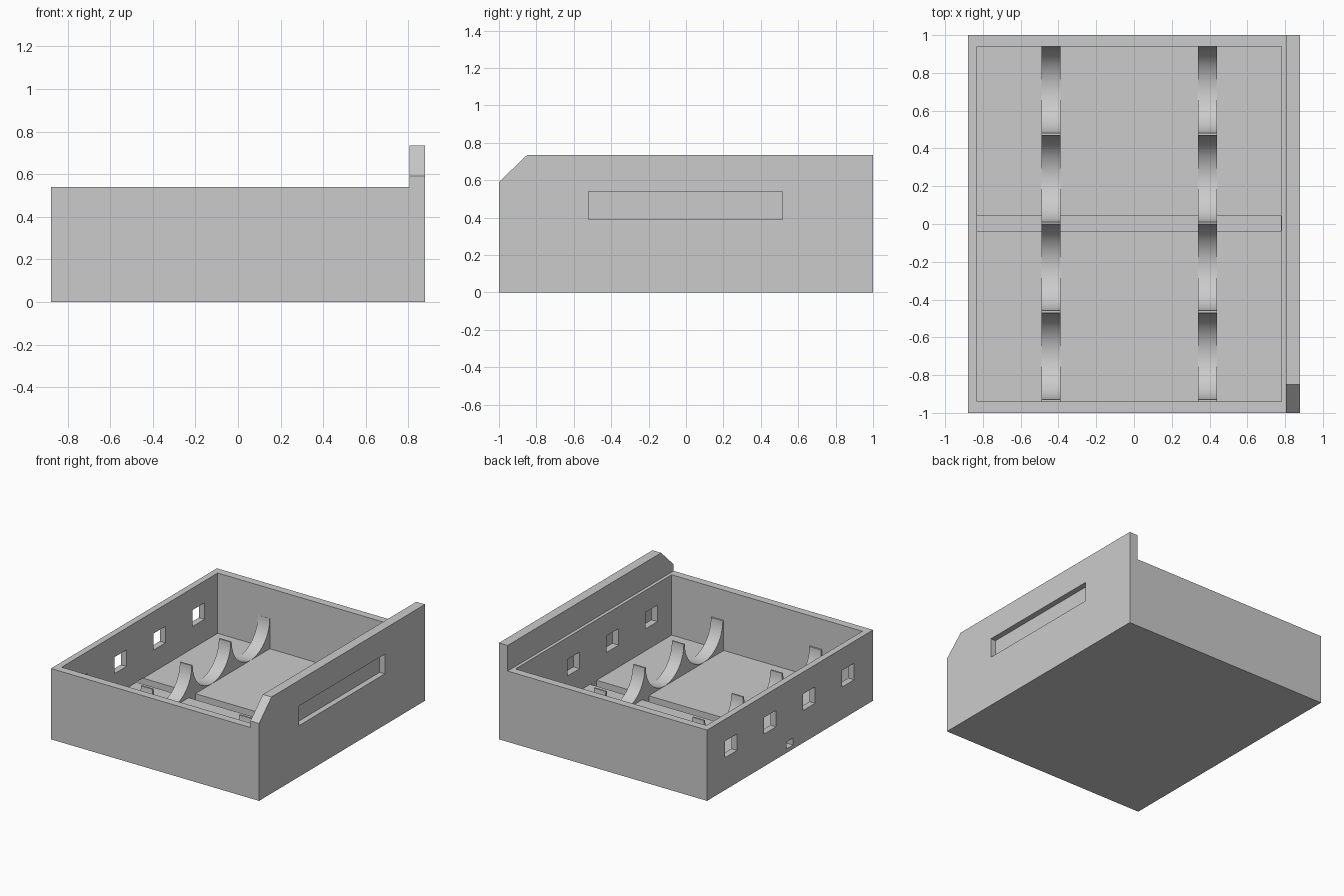
import bpy, bmesh
from math import pi, sin, cos
from mathutils import Vector

if "Cube" in bpy.data.objects:
    bpy.data.objects.remove(bpy.data.objects["Cube"])

grey = bpy.data.materials.new("plain_grey")
grey.use_nodes = True
grey.diffuse_color = (0.6, 0.6, 0.6, 1)
grey.node_tree.nodes["Principled BSDF"].inputs["Base Color"].default_value = (0.6, 0.6, 0.6, 1)


def prism(name, points, direction):
    """Extrude a closed outline of 3D points along a direction."""
    bm = bmesh.new()
    face = bm.faces.new([bm.verts.new(p) for p in points])
    out = bmesh.ops.extrude_face_region(bm, geom=[face])
    moved = [v for v in out["geom"] if isinstance(v, bmesh.types.BMVert)]
    bmesh.ops.translate(bm, verts=moved, vec=Vector(direction))
    bmesh.ops.recalc_face_normals(bm, faces=bm.faces)
    mesh = bpy.data.meshes.new(name)
    bm.to_mesh(mesh)
    bm.free()
    mesh.materials.append(grey)
    obj = bpy.data.objects.new(name, mesh)
    bpy.context.collection.objects.link(obj)
    return obj


def box(name, x, y, z):
    outline = [(x[0], y[0], z[0]), (x[1], y[0], z[0]), (x[1], y[1], z[0]), (x[0], y[1], z[0])]
    return prism(name, outline, (0, 0, z[1] - z[0]))


def cut(target, cutter):
    cutter.hide_render = True
    mod = target.modifiers.new("cut", "BOOLEAN")
    mod.operation = "DIFFERENCE"
    mod.solver = "EXACT"
    mod.object = cutter
    bpy.ops.object.select_all(action="DESELECT")
    bpy.context.view_layer.objects.active = target
    target.select_set(True)
    bpy.ops.object.modifier_apply(modifier=mod.name)
    bpy.data.objects.remove(cutter)


W, RIM, TOP = 0.878, 0.54, 0.735      # half width, rim height, tall wall height
STEP = 0.805                          # inner side of the tall wall
FLOOR, AXIS, RADIUS = 0.08, 0.31, 0.229
centres = [0.71 - 0.47 * k for k in range(4)]

# Tray body with one taller side wall
section = [(-W, 0), (W, 0), (W, TOP), (STEP, TOP), (STEP, RIM), (-W, RIM)]
tray = prism("tray", [(x, -1, z) for x, z in section], (0, 2, 0))

# Sloped front corner of the tall wall
corner = [(-1.1, 0.494), (-0.75, 0.831), (-1.1, 0.831)]
cut(tray, prism("corner_cutter", [(0.7, y, z) for y, z in corner], (0.4, 0, 0)))

# Main cavity, cable groove with its outlet, and outer label recess
cut(tray, box("cavity_cutter", (-0.83, 0.78), (-0.94, 0.94), (FLOOR, 1)))
cut(tray, box("groove_cutter", (-1, 0.779), (-0.037, 0.043), (0.03, FLOOR + 0.003)))
cut(tray, box("recess_cutter", (0.835, 1), (-0.52, 0.515), (0.39, 0.54)))

# Square windows in the low wall and matching pockets in the tall wall
for c in centres:
    span, height = (c - 0.072, c + 0.072), (AXIS - 0.063, AXIS + 0.063)
    cut(tray, box("window_cutter", (-1, -0.8), span, height))
    cut(tray, box("pocket_cutter", (0.7, 0.832), span, height))

# Two scalloped cradles, four half-round seats each
outline = [(0.95, 0.03), (0.95, AXIS)]
steps = 32
for c in centres:
    for i in range(steps + 1):
        a = pi * i / steps
        outline.append((c + RADIUS * cos(a), AXIS - RADIUS * sin(a)))
outline += [(-0.95, AXIS), (-0.95, 0.03)]
for name, x in (("right_cradle", -0.49), ("left_cradle", 0.34)):
    cradle = prism(name, [(x, y, z) for y, z in outline], (0.1, 0, 0))
    bpy.ops.object.select_all(action="DESELECT")
    bpy.context.view_layer.objects.active = cradle
    cradle.select_set(True)
    bpy.ops.object.shade_smooth_by_angle(angle=0.5)
